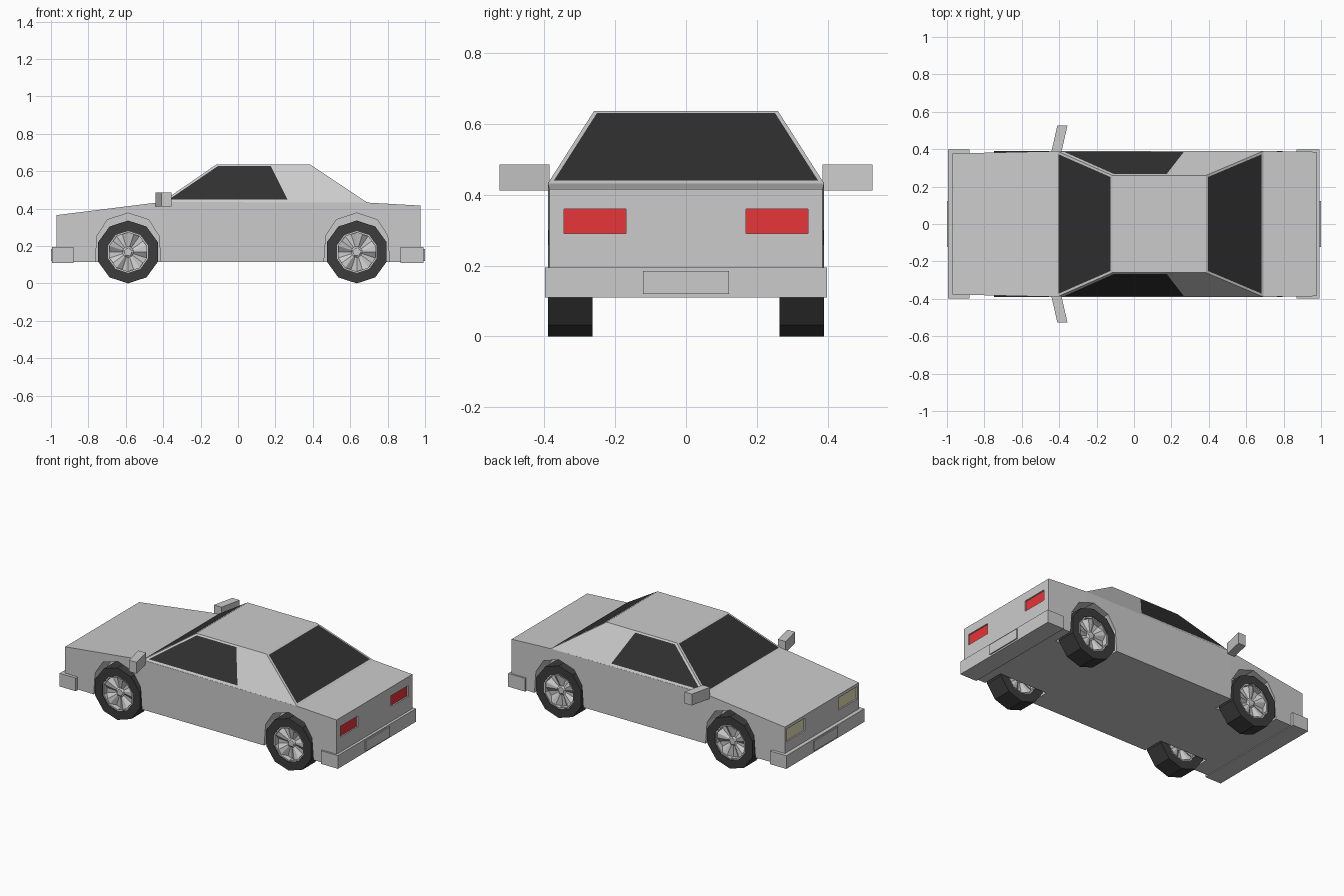
import bpy, bmesh, math
from mathutils import Vector

if "Cube" in bpy.data.objects:
    bpy.data.objects.remove(bpy.data.objects["Cube"])


def material(name, rgb):
    m = bpy.data.materials.new(name)
    m.diffuse_color = (*rgb, 1)
    m.use_nodes = True
    m.node_tree.nodes["Principled BSDF"].inputs["Base Color"].default_value = m.diffuse_color
    return m


GLASS = material("dark_glass", (0.03, 0.03, 0.03))
RUBBER = material("rubber", (0.045, 0.045, 0.045))
RED = material("red_lens", (0.8, 0.035, 0.04))
LAMP = material("headlamp_lens", (0.8, 0.74, 0.48))


def build(name, verts, faces, mat=None):
    me = bpy.data.meshes.new(name)
    me.from_pydata([tuple(v) for v in verts], [], faces)
    bm = bmesh.new()
    bm.from_mesh(me)
    bmesh.ops.recalc_face_normals(bm, faces=bm.faces)
    bm.to_mesh(me)
    bm.free()
    if mat:
        me.materials.append(mat)
    ob = bpy.data.objects.new(name, me)
    bpy.context.collection.objects.link(ob)
    return ob


def loft_data(rings, capped=True, closed=False):
    """Skin equal-sized rings of points; optionally cap or close the ends."""
    n, k = len(rings[0]), len(rings)
    verts = [p for r in rings for p in r]
    faces = []
    for a in range(k if closed else k - 1):
        b = (a + 1) % k
        for i in range(n):
            j = (i + 1) % n
            faces.append((a * n + i, a * n + j, b * n + j, b * n + i))
    if capped and not closed:
        faces += [tuple(range(n)), tuple(range((k - 1) * n, k * n))]
    return verts, faces


def loft(name, rings, mat=None, **kw):
    return build(name, *loft_data(rings, **kw), mat)


def box(name, x, y, z, mat=None):
    return loft(name, [[(x[0], b, c), (x[1], b, c), (x[1], d, c), (x[0], d, c)]
                       for b, d, c in ((y[0], y[1], z[0]), (y[0], y[1], z[1]))], mat)


def panel(name, pts, mat):
    """Single flat pane lifted slightly off the surface, facing outward."""
    pts = [Vector(p) for p in pts]
    nrm = (pts[1] - pts[0]).cross(pts[2] - pts[0]).normalized()
    if nrm.dot(pts[0] - Vector((0.1, 0, 0.4))) < 0:
        pts.reverse()
        nrm.negate()
    me = bpy.data.meshes.new(name)
    me.from_pydata([tuple(p + nrm * 0.002) for p in pts], [], [tuple(range(len(pts)))])
    me.materials.append(mat)
    bpy.context.collection.objects.link(bpy.data.objects.new(name, me))


# Lower body: cross-sections at x with half-width and top height
stations = [(-0.97, 0.377, 0.365), (-0.41, 0.39, 0.435), (0.69, 0.39, 0.432), (0.975, 0.386, 0.416)]
body = loft("body", [[(x, -w, 0.115), (x, w, 0.115), (x, w, h), (x, -w, h)] for x, w, h in stations])


def cut(cutter):
    cutter.hide_render = True
    cutter.display_type = 'WIRE'
    mod = body.modifiers.new(cutter.name, 'BOOLEAN')
    mod.operation = 'DIFFERENCE'
    mod.solver = 'EXACT'
    mod.object = cutter


# Wheel arches, lamps, mirrors on each side
AXLES = (("front", -0.588), ("rear", 0.635))
half = [(0.175, 0.05), (0.175, 0.12), (0.165, 0.255), (0.11, 0.34)]
arch = half + [(0, 0.376)] + [(-x, z) for x, z in reversed(half)]
for side, s in (("right", -1), ("left", 1)):
    for axle, ax in AXLES:
        cut(loft(f"{side}_{axle}_arch_cutter", [[(ax + x, s * y, z) for x, z in arch] for y in (0.25, 0.5)]))
    for lamp, x0, x1, d, ys, zs, mat in (
            ("tail_light", 0.963, 1.1, 0.953, (0.17, 0.345), (0.29, 0.36), RED),
            ("headlight", -1.1, -0.958, -0.948, (0.172, 0.362), (0.265, 0.345), LAMP)):
        yy = sorted(s * y for y in ys)
        cut(box(f"{side}_{lamp}_cutter", (x0, x1), yy, zs))
        lens = x0 if lamp == "tail_light" else x1
        box(f"{side}_{lamp}", sorted((d, lens + math.copysign(0.003, lens))), yy, zs, mat)
    # Mirror sweeps backwards toward its tip
    loft(f"{side}_mirror", [[(x, s * y, 0.412), (x + 0.054, s * y, 0.412),
                             (x + 0.054, s * y, 0.485), (x, s * y, 0.485)]
                            for x, y in ((-0.442, 0.385), (-0.41, 0.526))])
    panel(f"{side}_mirror_glass", [(-0.386, s * 0.395, 0.417), (-0.357, s * 0.521, 0.417),
                                   (-0.357, s * 0.521, 0.48), (-0.386, s * 0.395, 0.48)], GLASS)
    # Side window lies on the sloping cabin wall
    panel(f"{side}_side_window",
          [(x, s * (0.39 - 0.65 * (z - 0.435)), z) for x, z in
           ((-0.37, 0.447), (0.265, 0.447), (0.175, 0.626), (-0.108, 0.626))], GLASS)

# Cabin and its front and rear glass
loft("cabin", [[(x0, -w, z), (x1, -w, z), (x1, w, z), (x0, w, z)]
               for x0, x1, w, z in ((-0.412, 0.692, 0.39, 0.432), (-0.115, 0.385, 0.26, 0.636))])
for name, xb, xt in (("windscreen", -0.412, -0.115), ("rear_window", 0.692, 0.385)):
    panel(name, [(xb + (xt - xb) * t, f * (0.39 - 0.13 * t - 0.013), 0.432 + 0.204 * t)
                 for t, f in ((0.035, -1), (0.035, 1), (0.965, 1), (0.965, -1))], GLASS)

# Bumpers and number plates
box("front_bumper", (-0.995, -0.88), (-0.398, 0.398), (0.11, 0.195))
box("rear_bumper", (0.87, 0.992), (-0.398, 0.398), (0.11, 0.195))
box("front_plate", (-1.0, -0.99), (-0.122, 0.122), (0.12, 0.185))
box("rear_plate", (0.99, 1.0), (-0.122, 0.122), (0.12, 0.185))


# Wheels: ten-sided tyre ring with five folded spokes on both faces
def decagon(r, y, c, n=10):
    pts = []
    for i in range(n):
        a = 2 * math.pi * i / n
        local = (a + math.pi / 10) % (math.pi / 5) - math.pi / 10
        rr = r * math.cos(math.pi / 10) / math.cos(math.pi / 10 - abs(local))
        pts.append((c[0] + rr * math.sin(a), c[1] + y, c[2] + rr * math.cos(a)))
    return pts


def spokes(name, c, f):
    outer = decagon(0.107, 0, c, 20)
    inner = decagon(0.03, 0, c, 20)
    hub = decagon(0.02, 0, c, 20)
    rings = []
    for ring, deep, high in ((outer, 0.026, 0.052), (inner, 0.03, 0.036), (hub, 0.04, 0.04)):
        rings.append([(x, y + f * (high if i % 4 < 2 else deep), z) for i, (x, y, z) in enumerate(ring)])
    verts, faces = loft_data(rings, capped=False)
    faces.append(tuple(range(40, 60)))
    ob = build(name, verts, faces)
    if ob.data.polygons[-1].normal.y * f < 0:
        ob.data.flip_normals()


for axle, ax in AXLES:
    for side, s in (("right", -1), ("left", 1)):
        c = (ax, s * 0.327, 0.168)
        loft(f"{axle}_{side}_tyre", [decagon(r, y, c) for r, y in
                                     ((0.112, -0.063), (0.168, -0.063), (0.168, 0.063), (0.112, 0.063))],
             RUBBER, closed=True)
        loft(f"{axle}_{side}_rim", [decagon(r, y, c) for r, y in
                                    ((0.104, -0.06), (0.113, -0.06), (0.113, 0.06), (0.104, 0.06))], closed=True)
        for f, face in ((1, "a"), (-1, "b")):
            spokes(f"{axle}_{side}_spokes_{face}", c, f)
